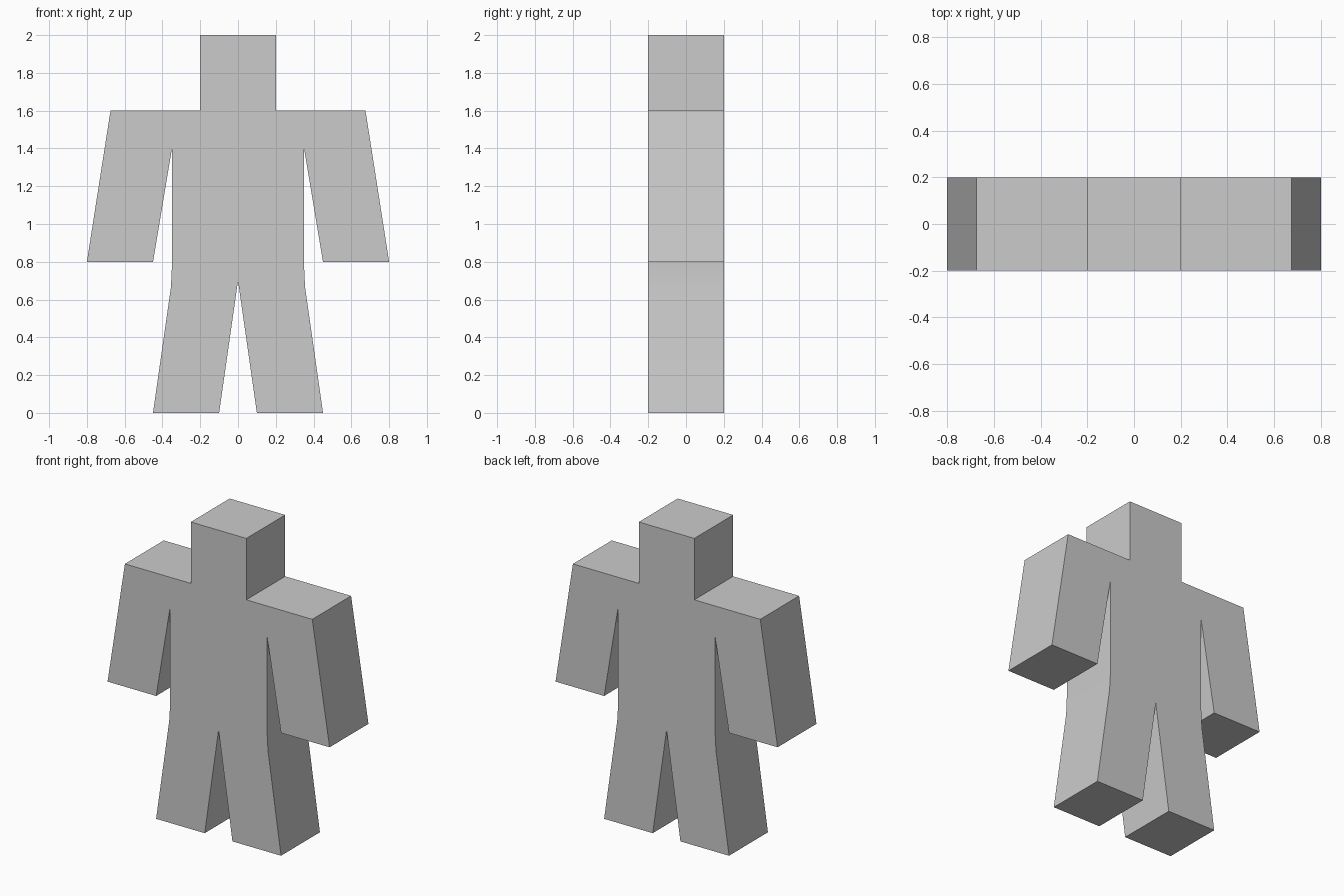
import bpy, bmesh

if "Cube" in bpy.data.objects:
    bpy.data.objects.remove(bpy.data.objects["Cube"])

DEPTH = 0.4

# Right half of the front outline (x, z), from top of head down to crotch
half = [
    (0.2, 2.0), (0.2, 1.6),                              # head
    (0.675, 1.6), (0.8, 0.8), (0.45, 0.8), (0.35, 1.4),  # arm
    (0.35, 0.8), (0.351, 0.74), (0.356, 0.66),           # waist and hip bend
    (0.45, 0.0), (0.1, 0.0), (0.0, 0.7),                 # leg and crotch
]
# Mirror to the left side; the crotch point is shared
outline = half + [(-x, z) for x, z in reversed(half[:-1])]

# One solid figure: outline extruded from front to back
bm = bmesh.new()
front = bm.faces.new([bm.verts.new((x, -DEPTH / 2, z)) for x, z in outline])
ext = bmesh.ops.extrude_face_region(bm, geom=[front], use_keep_orig=True)
back = [g for g in ext["geom"] if isinstance(g, bmesh.types.BMVert)]
bmesh.ops.translate(bm, verts=back, vec=(0, DEPTH, 0))
bmesh.ops.recalc_face_normals(bm, faces=bm.faces[:])
mesh = bpy.data.meshes.new("blocky_figure")
bm.to_mesh(mesh)
bm.free()

figure = bpy.data.objects.new("blocky_figure", mesh)
bpy.context.collection.objects.link(figure)

# Soften only the shallow hip bend, keep every other edge sharp
bpy.context.view_layer.objects.active = figure
figure.select_set(True)
bpy.ops.object.shade_smooth_by_angle(angle=0.3)
